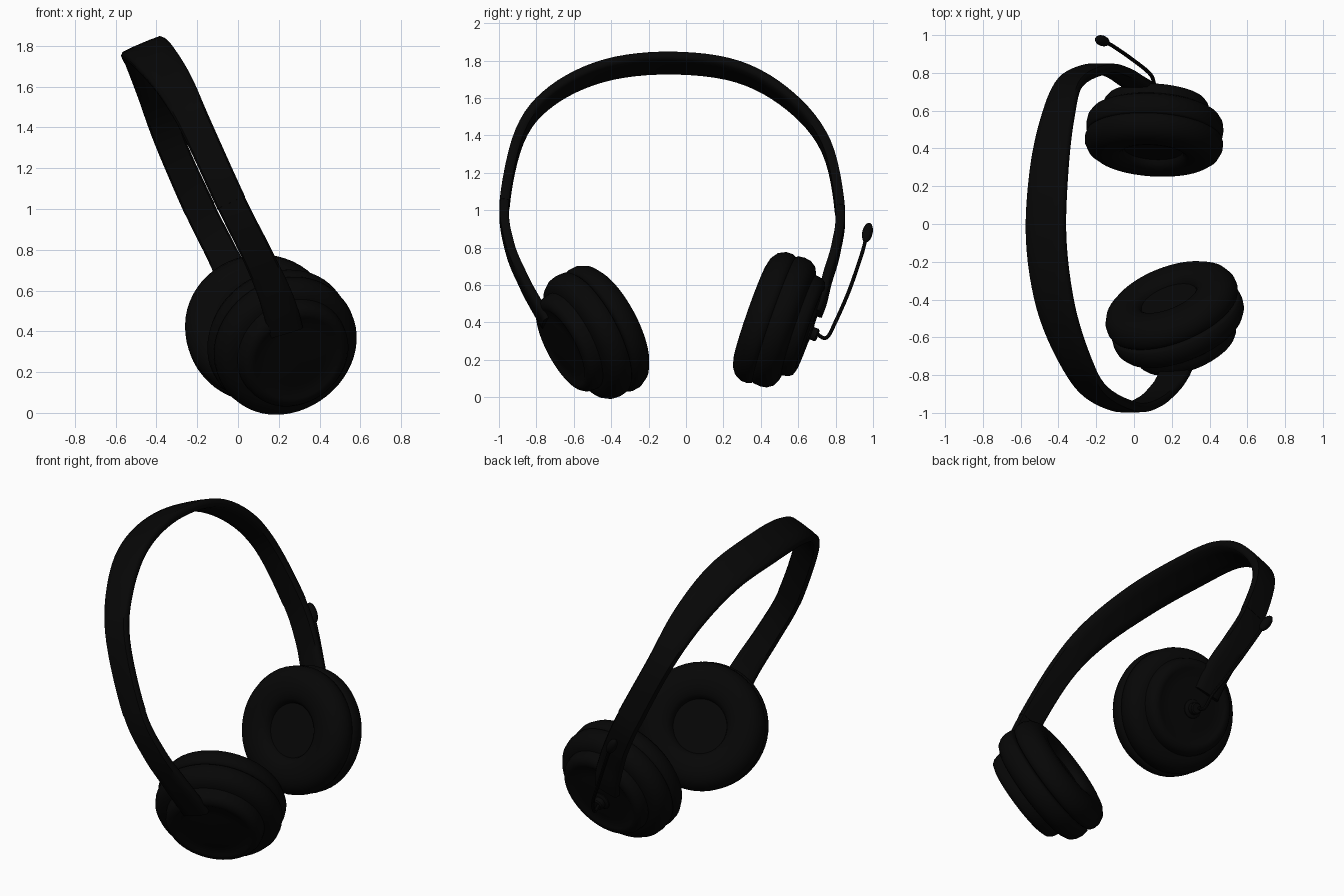
import bpy, bmesh, math
from mathutils import Vector, Matrix

old = bpy.data.objects.get("Cube")
if old:
    bpy.data.objects.remove(old)

black = bpy.data.materials.new("matte_black")
black.use_nodes = True
black.diffuse_color = (0.002, 0.002, 0.002, 1)
black.node_tree.nodes["Principled BSDF"].inputs["Base Color"].default_value = black.diffuse_color


def finish(name, bm, matrix=Matrix(), angle=40):
    bmesh.ops.recalc_face_normals(bm, faces=bm.faces)
    mesh = bpy.data.meshes.new(name)
    bm.to_mesh(mesh)
    bm.free()
    mesh.materials.append(black)
    ob = bpy.data.objects.new(name, mesh)
    bpy.context.collection.objects.link(ob)
    ob.matrix_world = matrix
    bpy.ops.object.select_all(action="DESELECT")
    ob.select_set(True)
    bpy.context.view_layer.objects.active = ob
    bpy.ops.object.shade_smooth_by_angle(angle=math.radians(angle))


def spline(points, steps=6):
    """Catmull-Rom interpolation through tuples of any length."""
    p = [Vector(q) for q in points]
    p = [2 * p[0] - p[1]] + p + [2 * p[-1] - p[-2]]
    out = []
    for a, b, c, d in zip(p, p[1:], p[2:], p[3:]):
        for i in range(steps):
            t = i / steps
            out.append(0.5 * (2 * b + (c - a) * t + (2 * a - 5 * b + 4 * c - d) * t * t
                              + (3 * b - a - 3 * c + d) * t ** 3))
    return out + [p[-2]]


def skin(bm, rings):
    for a, b in zip(rings, rings[1:]):
        n = len(a)
        for i in range(n):
            bm.faces.new((a[i], a[(i + 1) % n], b[(i + 1) % n], b[i]))
    bm.faces.new(rings[0])
    bm.faces.new(rings[-1])


def strap(name, path, thick, extra=0.0):
    """Sweep a softened flat section; the fourth value of each point is the width."""
    bm = bmesh.new()
    rings = []
    for i, p in enumerate(path):
        tangent = (path[min(i + 1, len(path) - 1)] - path[max(i - 1, 0)]).to_3d().normalized()
        side = Vector((0.92, 0, 0.39))
        side = (side - tangent * side.dot(tangent)).normalized()
        out = tangent.cross(side)
        w, h = p[3] / 2 + extra, thick / 2
        section = [(w, h * .4), (w * .88, h * .9), (w * .4, h), (-w * .4, h),
                   (-w * .88, h * .9), (-w, h * .4)]
        section += [(-x, -y) for x, y in section]
        rings.append([bm.verts.new(p.to_3d() + side * x + out * y) for x, y in section])
    skin(bm, rings)
    finish(name, bm, angle=50)


def lathe(name, profile, matrix, sides=56):
    """Revolve (depth, radius) pairs about local z; depth runs to -z."""
    bm = bmesh.new()
    rings = []
    for depth, r in profile:
        rings.append([bm.verts.new((r * math.cos(2 * math.pi * i / sides),
                                    r * math.sin(2 * math.pi * i / sides), -depth))
                      for i in range(sides)])
    skin(bm, rings)
    finish(name, bm, matrix)


def frame(origin, normal):
    """Local z along the normal, local y pointing upward."""
    z = Vector(normal).normalized()
    x = Vector((0, 0, 1)).cross(z).normalized()
    m = Matrix((x, z.cross(x), z)).transposed().to_4x4()
    m.translation = origin
    return m


# Headband and its two slider arms
band_path = spline([
    (.235, -.745, .40, .17), (.205, -.81, .51, .17), (.165, -.868, .62, .16),
    (.082, -.942, .80, .148), (-.033, -.97, 1.03, .145), (-.203, -.888, 1.40, .15),
    (-.312, -.72, 1.61, .18), (-.415, -.435, 1.747, .21), (-.465, -.08, 1.787, .22),
    (-.45, .28, 1.74, .21), (-.405, .56, 1.58, .18), (-.337, .75, 1.34, .145),
    (-.188, .823, 1.0, .15), (-.088, .803, .80, .152), (-.012, .757, .64, .16),
    (.03, .73, .53, .16), (.05, .70, .45, .16)])
strap("headband", band_path[24:73], .055, .002)
strap("right_arm", band_path[:26], .051)
strap("left_arm", band_path[71:], .051)

# Ear cups: cushion with a speaker hollow, an outer shell and a raised cover set a little higher
cushion = [(.05, .02), (.05, .155), (.03, .162), (.012, .183), (.002, .22), (0, .27),
           (.01, .31), (.035, .345), (.075, .365), (.11, .366), (.13, .358), (.138, .345)]
shell = [(.13, .33), (.134, .352), (.142, .36), (.18, .364), (.215, .358), (.245, .338),
         (.262, .305), (.268, .27), (.268, .02)]
cover = [(.20, .285), (.275, .282), (.305, .276), (.324, .262), (.332, .24),
         (.332, .222), (.326, .21), (.33, .15), (.335, .02)]
near_cup = frame((.168, -.36, .408), (-.335, .832, .44))
far_cup = frame((.10, .345, .457), (-.06, -.94, .33))
for label, m, lift in (("front", near_cup, .025), ("back", far_cup, 0)):
    lathe(label + "_ear_cushion", cushion, m)
    lathe(label + "_ear_shell", shell, m @ Matrix.Translation((0, .005, -lift / 2)))
    lathe(label + "_ear_cover", cover, m @ Matrix.Translation((0, .018, -lift)))

# Boom pivot on the back cup
lathe("boom_pivot", [(.31, .055), (.34, .055), (.346, .048), (.348, .035),
                     (.375, .035), (.382, .028), (.382, .01)], far_cup, 24)

# Microphone boom: a thin tube along a curve
bm = bmesh.new()
rings = []
boom_path = spline([(.11, .69, .345), (.105, .75, .318), (.08, .80, .405), (-.01, .872, .57),
                    (-.105, .938, .76), (-.15, .962, .85)])
for i, p in enumerate(boom_path):
    t = boom_path[min(i + 1, len(boom_path) - 1)] - boom_path[max(i - 1, 0)]
    m = frame(p, t)
    rings.append([bm.verts.new(m @ Vector((.01 * math.cos(a), .01 * math.sin(a), 0)))
                  for a in (math.pi * k / 4 for k in range(8))])
skin(bm, rings)
finish("microphone_boom", bm)

# Microphone tip
bm = bmesh.new()
bmesh.ops.create_uvsphere(bm, u_segments=20, v_segments=12, radius=1)
bmesh.ops.scale(bm, vec=(.028, .028, .06), verts=bm.verts)
finish("microphone_tip", bm, frame((-.168, .97, .88), (-.42, .15, .7)))
